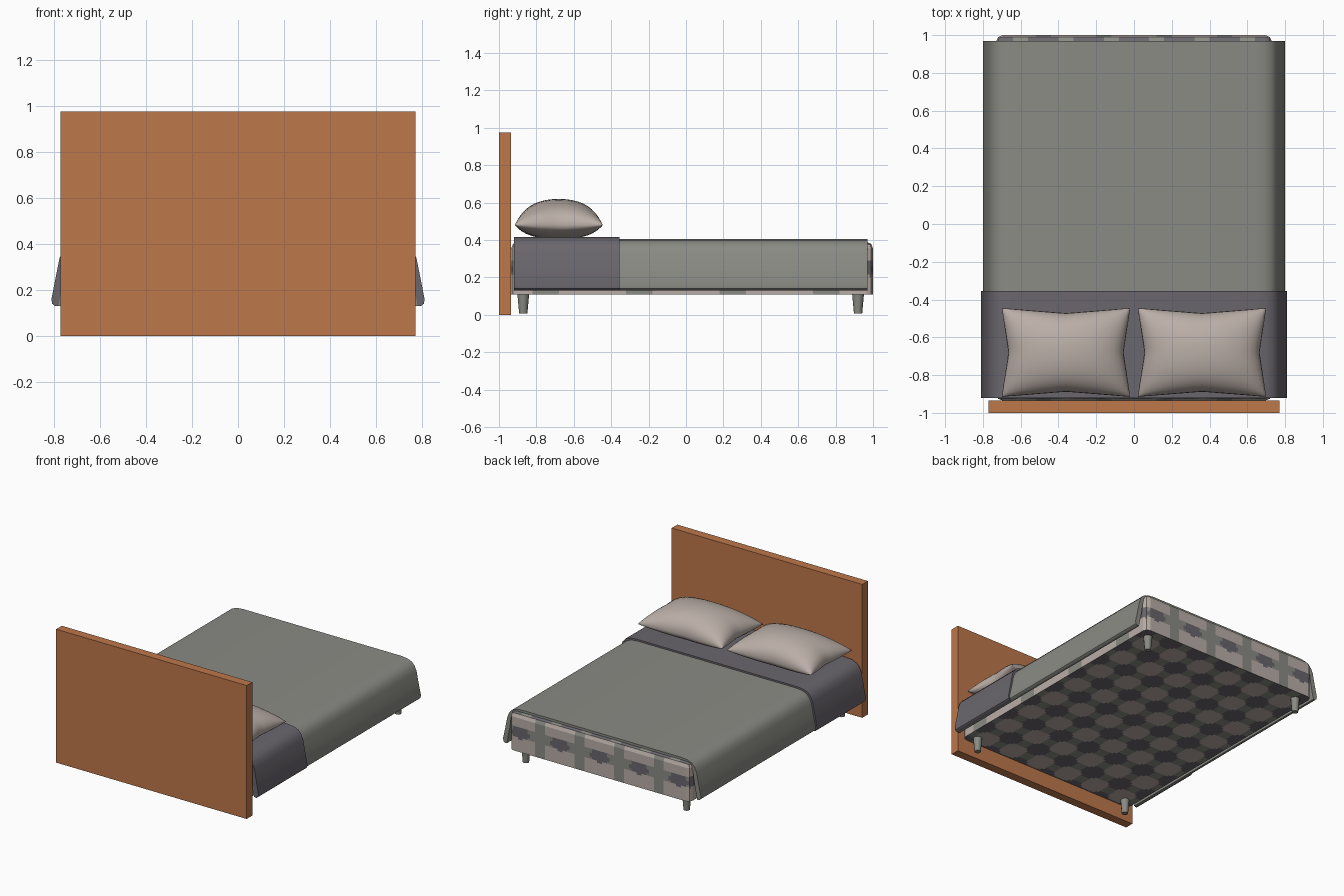
import bpy, bmesh, math

if "Cube" in bpy.data.objects:
    bpy.data.objects.remove(bpy.data.objects["Cube"])

def mat(name, rgb):
    m = bpy.data.materials.new(name)
    lin = [c / 12.92 if c <= 0.04045 else ((c + 0.055) / 1.055) ** 2.4 for c in (v / 255 for v in rgb)]
    m.diffuse_color = (*lin, 1)
    m.use_nodes = True
    m.node_tree.nodes["Principled BSDF"].inputs["Base Color"].default_value = m.diffuse_color
    return m

WOOD = mat("warm_wood", (190, 119, 75))
GREY = mat("blanket_grey", (138, 139, 132))
DARK = mat("dark_grey", (106, 102, 109))
BEIGE = mat("pillow_beige", (186, 174, 167))

def finish(name, bm, mats, angle=None):
    me = bpy.data.meshes.new(name)
    bmesh.ops.recalc_face_normals(bm, faces=bm.faces)
    bm.to_mesh(me)
    bm.free()
    for m in mats:
        me.materials.append(m)
    ob = bpy.data.objects.new(name, me)
    bpy.context.collection.objects.link(ob)
    if angle:
        bpy.ops.object.select_all(action='DESELECT')
        ob.select_set(True)
        bpy.context.view_layer.objects.active = ob
        bpy.ops.object.shade_smooth_by_angle(angle=math.radians(angle))
    return ob

def box(x0, x1, y0, y1, z0, z1):
    bm = bmesh.new()
    bmesh.ops.create_cube(bm, size=1)
    for v in bm.verts:
        v.co = ((x0 + x1) / 2 + v.co.x * (x1 - x0), (y0 + y1) / 2 + v.co.y * (y1 - y0),
                (z0 + z1) / 2 + v.co.z * (z1 - z0))
    return bm

# Headboard
finish("headboard", box(-0.77, 0.77, -1.0, -0.935, 0, 0.975), [WOOD])

# Mattress: rounded box cut into fine cells for the printed pattern
bm = box(-0.73, 0.73, -0.935, 1.0, 0.11, 0.39)
edges = [e for e in bm.edges if not all(v.co.z < 0.2 for v in e.verts)]
bmesh.ops.bevel(bm, geom=edges, offset=0.035, segments=2, affect='EDGES', profile=0.5)
for axis, lo, hi, step in ((0, -0.72, 0.72, 0.02), (1, -0.92, 0.98, 0.02), (2, 0.125, 0.36, 0.015)):
    no = [0, 0, 0]
    no[axis] = 1
    for i in range(int(round((hi - lo) / step)) + 1):
        co = [0, 0, 0]
        co[axis] = lo + i * step
        bmesh.ops.bisect_plane(bm, geom=bm.verts[:] + bm.edges[:] + bm.faces[:], plane_co=co, plane_no=no)

def saw(t, period):
    return (t / period + 0.5) % 1 - 0.5   # -0.5..0.5, zero on the dots

bm.normal_update()
for f in bm.faces:
    c, n = f.calc_center_median(), f.normal
    if abs(n.z) > 0.8:                    # underside and top: staggered dots
        u, v = saw(c.x, 0.24), saw(c.y, 0.24)
        if math.hypot(u, v) < 0.34:
            f.material_index = 2
        elif math.hypot(0.5 - abs(u), 0.5 - abs(v)) < 0.36:
            f.material_index = 0
        else:
            f.material_index = 1
    else:                                 # sides: ovals on a band with cross stripes
        p = 0.32 if abs(n.y) > abs(n.x) else 0.5
        u = saw(c.x if abs(n.y) > abs(n.x) else c.y, p)
        h = c.z - 0.25
        if math.hypot(u * p / 0.075, h / 0.045) < 1:
            f.material_index = 2
        elif abs(h) < 0.035 or abs(u) > 0.36:
            f.material_index = 1
finish("mattress", bm, [BEIGE, GREY, DARK])

# Blanket and folded throw: draped cross-section, swept along y
HALF = [(0.64, 0.405), (0.69, 0.40), (0.727, 0.385), (0.75, 0.36), (0.765, 0.325), (0.782, 0.24),
        (0.80, 0.16), (0.797, 0.14), (0.785, 0.13), (0.77, 0.13), (0.745, 0.25), (0.735, 0.33),
        (0.71, 0.365), (0.67, 0.385)]

def drape(name, y0, y1, grow, lift, m):
    half = [(x + grow, z + (lift if z > 0.2 else 0)) for x, z in HALF]
    loop = half + [(-x, z) for x, z in reversed(half)]
    bm = bmesh.new()
    rings = [[bm.verts.new((x, y, z)) for x, z in loop] for y in (y0, y1)]
    k = len(loop)
    for i in range(k):
        j = (i + 1) % k
        bm.faces.new((rings[0][i], rings[0][j], rings[1][j], rings[1][i]))
    n = len(half)
    for r in rings:                       # end caps as quads between outer and inner skin
        for side in (r[:n], r[n:][::-1]):
            for i in range(n // 2 - 1):
                bm.faces.new((side[i], side[i + 1], side[n - 2 - i], side[n - 1 - i]))
        bm.faces.new((r[0], r[n - 1], r[n], r[-1]))
    finish(name, bm, [m], 40)

drape("blanket", -0.915, 0.97, 0, 0, GREY)
drape("folded_throw", -0.92, -0.355, 0.01, 0.012, DARK)

# Pillows: puffed grids with pinched edges and pointed corners
def pillow(name, cx):
    bm = bmesh.new()
    n = 20
    s = [math.sin((i / n - 0.5) * math.pi) for i in range(n + 1)]
    for height in (0.14, -0.075):
        g = []
        for v in s:
            row = []
            for u in s:
                x = u * (0.34 - 0.035 * (1 - abs(v)) * abs(u))
                y = v * (0.235 - 0.027 * (1 - abs(u)) * abs(v))
                puff = max(0, (1 - u * u) * (1 - v * v)) ** 0.45
                row.append(bm.verts.new((cx + x, -0.68 + y, 0.48 + height * puff)))
            g.append(row)
        for i in range(n):
            for j in range(n):
                bm.faces.new((g[i][j], g[i][j + 1], g[i + 1][j + 1], g[i + 1][j]))
    bmesh.ops.remove_doubles(bm, verts=bm.verts, dist=0.0005)
    finish(name, bm, [BEIGE], 60)

pillow("pillow_left", -0.36)
pillow("pillow_right", 0.36)

# Tapered legs
for sx, side in ((-1, "left"), (1, "right")):
    for y, end in ((-0.87, "head"), (0.92, "foot")):
        bm = bmesh.new()
        bmesh.ops.create_cone(bm, cap_ends=True, segments=10, radius1=0.022, radius2=0.032, depth=0.11)
        for v in bm.verts:
            v.co.x += sx * 0.65
            v.co.y += y
            v.co.z += 0.062
        finish(f"{end}_leg_{side}", bm, [GREY], 40)
